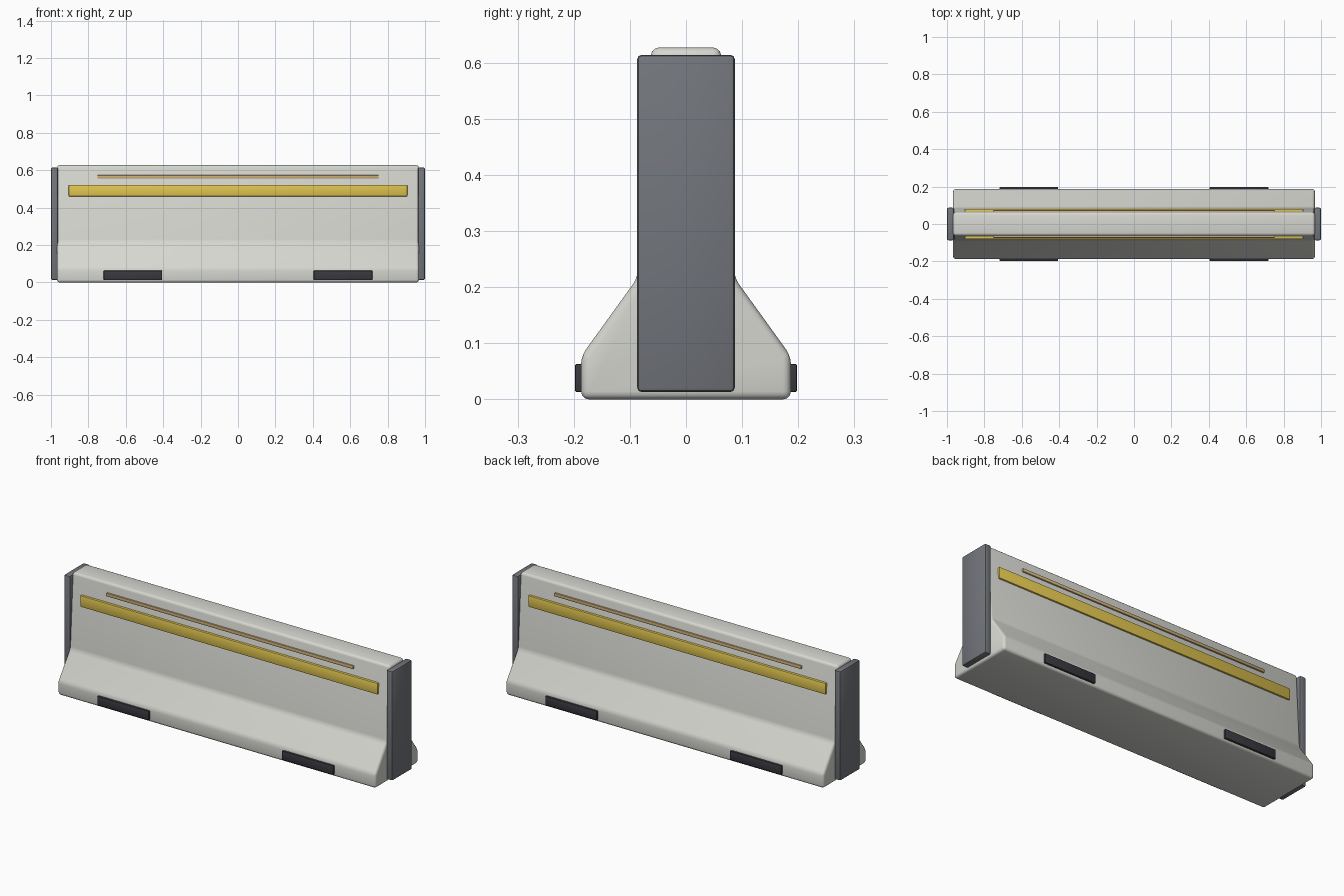
import bpy, bmesh
from mathutils import Matrix

if "Cube" in bpy.data.objects:
    bpy.data.objects.remove(bpy.data.objects["Cube"])


def material(name, rgb):
    m = bpy.data.materials.new(name)
    m.diffuse_color = (*rgb, 1)
    m.use_nodes = True
    m.node_tree.nodes["Principled BSDF"].inputs["Base Color"].default_value = m.diffuse_color
    return m


concrete = material("concrete", (0.68, 0.68, 0.64))
steel = material("dark_steel", (0.17, 0.18, 0.20))
yellow = material("yellow_paint", (0.75, 0.56, 0.08))
tan = material("tan_trim", (0.62, 0.44, 0.19))
rubber = material("black_rubber", (0.04, 0.04, 0.05))


def finish(name, bm, mat, bevel, segments):
    """Round the edges, turn the bmesh into a smooth-shaded object."""
    bmesh.ops.bevel(bm, geom=bm.edges[:], offset=bevel, segments=segments,
                    profile=0.5, affect='EDGES', clamp_overlap=True)
    bmesh.ops.recalc_face_normals(bm, faces=bm.faces[:])
    mesh = bpy.data.meshes.new(name)
    bm.to_mesh(mesh)
    bm.free()
    mesh.materials.append(mat)
    ob = bpy.data.objects.new(name, mesh)
    bpy.context.collection.objects.link(ob)
    bpy.ops.object.select_all(action='DESELECT')
    ob.select_set(True)
    bpy.context.view_layer.objects.active = ob
    bpy.ops.object.shade_smooth_by_angle(angle=0.7)
    return ob


def box(name, x, y, z, mat, bevel, segments=2):
    """Rounded box from (min, max) ranges on each axis."""
    bm = bmesh.new()
    bmesh.ops.create_cube(bm, size=1)
    size = [abs(b - a) for a, b in (x, y, z)]
    mid = [(a + b) / 2 for a, b in (x, y, z)]
    bmesh.ops.transform(bm, verts=bm.verts[:],
                        matrix=Matrix.Translation(mid) @ Matrix.Diagonal((*size, 1)))
    return finish(name, bm, mat, bevel, segments)


# Barrier body: half profile (y, z) mirrored and extruded along x
half = [(0.187, 0.0), (0.187, 0.077), (0.086, 0.217), (0.062, 0.627)]
profile = half + [(-y, z) for y, z in reversed(half)]
bm = bmesh.new()
face = bm.faces.new([bm.verts.new((-0.967, y, z)) for y, z in profile])
ext = bmesh.ops.extrude_face_region(bm, geom=[face], use_keep_orig=True)
bmesh.ops.translate(bm, vec=(1.934, 0, 0),
                    verts=[v for v in ext["geom"] if isinstance(v, bmesh.types.BMVert)])
finish("barrier_body", bm, concrete, 0.014, 3)

# End plates
for side, s in (("left", -1), ("right", 1)):
    box(f"end_plate_{side}", (s * 0.962, s * 1.0), (-0.087, 0.087),
        (0.013, 0.614), steel, 0.008)

# Stripes and base pads on both long faces
for side, s in (("front", -1), ("back", 1)):
    box(f"wide_stripe_{side}", (-0.905, 0.905), (s * 0.060, s * 0.081),
        (0.460, 0.522), yellow, 0.004)
    box(f"thin_stripe_{side}", (-0.752, 0.752), (s * 0.056, s * 0.074),
        (0.556, 0.574), tan, 0.003)
    for end, e in (("left", -1), ("right", 1)):
        box(f"base_pad_{side}_{end}", (e * 0.405, e * 0.718),
            (s * 0.170, s * 0.198), (0.013, 0.063), rubber, 0.003)
